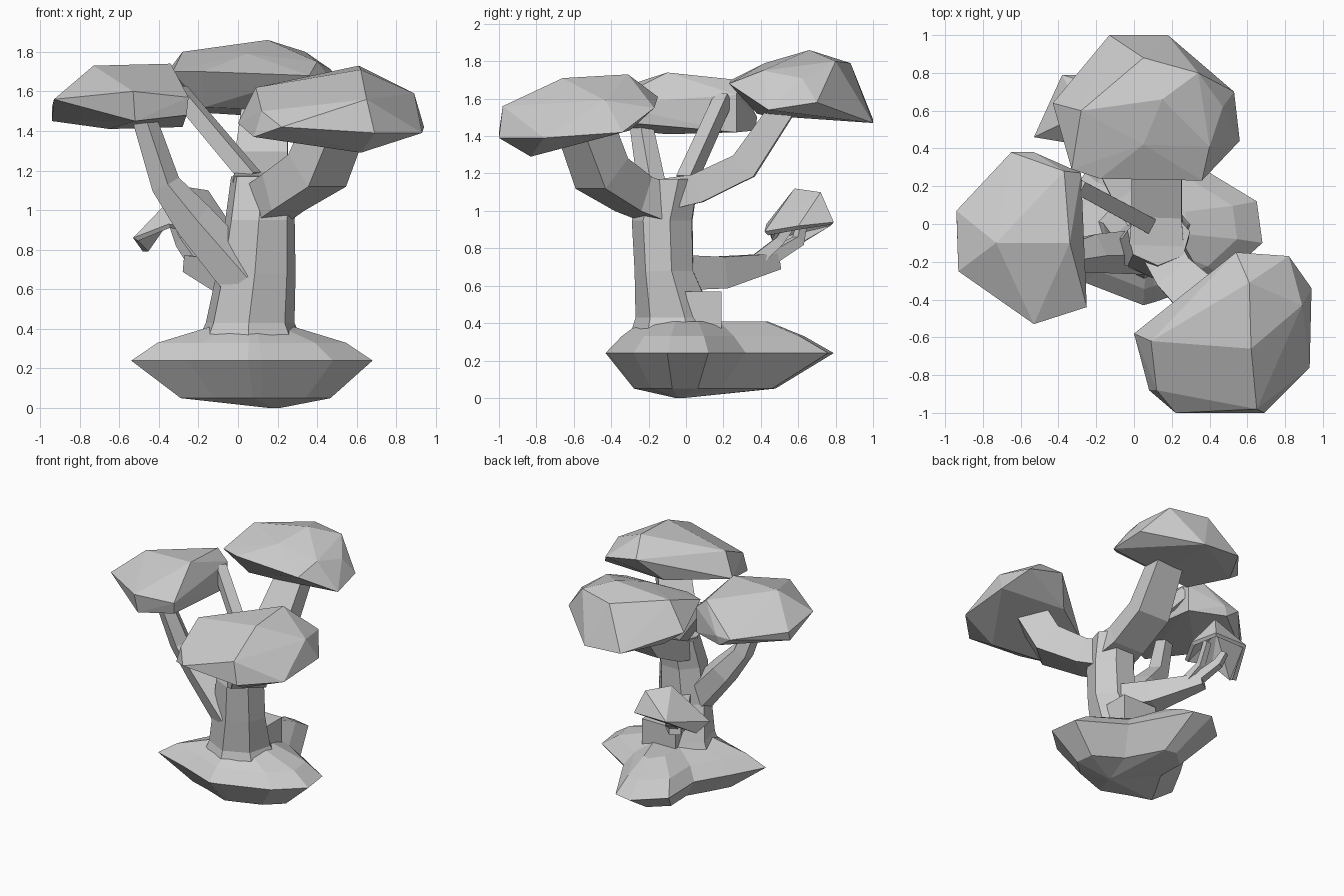
import bpy, bmesh, math
from mathutils import Vector

if "Cube" in bpy.data.objects:
    bpy.data.objects.remove(bpy.data.objects["Cube"])


def finish(bm, name):
    bmesh.ops.recalc_face_normals(bm, faces=bm.faces)
    mesh = bpy.data.meshes.new(name)
    bm.to_mesh(mesh)
    bm.free()
    obj = bpy.data.objects.new(name, mesh)
    bpy.context.collection.objects.link(obj)
    return obj


def hull(name, points, hollow=False):
    bm = bmesh.new()
    for p in points:
        bm.verts.new(p)
    res = bmesh.ops.convex_hull(bm, input=bm.verts)
    junk = {g for g in res["geom_interior"] + res["geom_unused"] if isinstance(g, bmesh.types.BMVert)}
    bmesh.ops.delete(bm, geom=list(junk), context='VERTS')
    bmesh.ops.recalc_face_normals(bm, faces=bm.faces)
    if hollow:
        under = [f for f in bm.faces if f.normal.z < -0.15]
        bmesh.ops.delete(bm, geom=under, context='FACES')
    obj = finish(bm, name)
    if hollow:
        mod = obj.modifiers.new("shell", 'SOLIDIFY')
        mod.thickness = 0.03
    return obj


def loft(name, rings):
    bm = bmesh.new()
    loops = [[bm.verts.new(p) for p in r] for r in rings]
    n = len(loops[0])
    for a, b in zip(loops, loops[1:]):
        for i in range(n):
            j = (i + 1) % n
            bm.faces.new((a[i], a[j], b[j], b[i]))
    bm.faces.new(loops[0][::-1])
    bm.faces.new(loops[-1])
    return finish(bm, name)


def branch(name, path, radii, sides=5, widen=1):
    pts = [Vector(p) for p in path]
    rings = []
    flat = pts[-1] - pts[0]
    side = Vector((flat.y, -flat.x, 0)).normalized()
    for i, p in enumerate(pts):
        d = (pts[min(i + 1, len(pts) - 1)] - pts[max(i - 1, 0)]).normalized()
        up = side.cross(d).normalized()
        angles = [math.tau * (k + 0.5) / sides for k in range(sides)]
        rings.append([p + radii[i] * (widen * math.cos(a) * side + math.sin(a) * up) for a in angles])
    return loft(name, rings)


# Lobed ground mound
rim = [(-.54, -.22), (-.26, -.31), (.05, -.43), (.12, -.41), (.48, -.28), (.68, -.1),
       (.65, .12), (.32, .32), (.08, .76), (-.06, .79), (-.27, .6), (-.26, .27), (-.41, .02)]


def mound_ring(sx, sy, z, cx=.07, cy=0):
    return [(cx + (x - cx) * sx, cy + (y - cy) * sy, z) for x, y in rim]


loft("ground_mound", [mound_ring(.04, .04, 0, .19, -.04), mound_ring(.62, .62, .05, .12, -.03),
                      mound_ring(1, 1, .24), mound_ring(.78, .8, .33), mound_ring(.35, .55, .41)])

# Trunk and rear root
stations = [(.06, -.04, .30, .29, .27), (.06, -.05, .43, .23, .22), (.09, -.11, .68, .205, .165),
            (.11, -.12, .95, .18, .17), (.13, -.07, 1.17, .17, .15)]
loft("trunk", [[(x + rx * math.cos(math.tau * k / 7 + .2), y + ry * math.sin(math.tau * k / 7 + .2), z)
                for k in range(7)] for x, y, z, rx, ry in stations])
hull("rear_root", [(x, y, z) for x in (-.04, .25) for y in (-.04, .19) for z in (.33, .57)])

# Branches
branch("left_branch", [(.02, -.14, .66), (-.23, -.15, .95), (-.37, -.18, 1.13), (-.48, -.24, 1.47)],
       [.13, .11, .08, .065])
branch("right_branch", [(.13, -.1, 1.02), (.23, -.28, 1.09), (.4, -.45, 1.2), (.5, -.54, 1.45)],
       [.14, .14, .16, .15], 4, 1.1)
branch("back_branch", [(.12, -.1, 1.09), (.12, .06, 1.12), (.12, .31, 1.24), (.14, .54, 1.58)],
       [.12, .11, .11, .09], 4, 1.7)
branch("inner_branch", [(.07, .0, 1.16), (-.3, .2, 1.6)], [.06, .055], 4)
branch("low_branch", [(.08, -.02, .67), (-.04, .17, .67), (-.24, .48, .73)], [.13, .12, .06], 4)
branch("low_twig_a", [(-.2, .42, .73), (-.28, .6, .84), (-.32, .62, .93)], [.05, .04, .03], 4)
branch("low_twig_b", [(-.16, .36, .72), (-.2, .5, .84), (-.18, .6, .98)], [.05, .035, .03], 4)

# Foliage crowns
hull("left_crown", [(-.73, -.1, 1.73), (-.34, -.1, 1.74), (-.37, .28, 1.70), (-.94, .07, 1.52),
                    (-.93, -.25, 1.56), (-.53, -.53, 1.6), (-.25, -.44, 1.57), (-.28, .27, 1.62),
                    (-.53, .38, 1.5), (-.65, .38, 1.5), (-.94, .05, 1.45), (-.65, -.1, 1.41),
                    (-.52, -.5, 1.45), (-.26, -.42, 1.48), (-.28, .27, 1.42), (-.55, .37, 1.43)])
hull("back_crown", [(.15, .66, 1.86), (-.28, .6, 1.80), (.34, .8, 1.80), (.05, .88, 1.79),
                    (-.13, 1, 1.49), (.18, 1, 1.47), (.53, .70, 1.58), (.56, .44, 1.54),
                    (.4, .41, 1.75), (.36, .23, 1.68), (-.18, .24, 1.70), (-.33, .29, 1.70),
                    (-.43, .64, 1.6), (-.17, .38, 1.52), (.08, .42, 1.51), (-.3, .7, 1.5),
                    (.05, .42, 1.79), (.47, .62, 1.71)])
hull("right_crown", [(0, -.58, 1.44), (.09, -.62, 1.62), (.61, -.31, 1.73), (.62, -.66, 1.71),
                     (.89, -.43, 1.59), (.65, -.98, 1.56), (.54, -.15, 1.61), (.82, -.17, 1.55),
                     (.08, -.88, 1.37), (.22, -1, 1.42), (.69, -1, 1.39), (.62, -.83, 1.29),
                     (.93, -.76, 1.39), (.94, -.34, 1.42), (.4, -.3, 1.43), (.12, -.88, 1.5)])
hull("small_crown", [(-.28, .58, 1.12), (-.15, .72, 1.10), (-.53, .46, .86), (-.48, .56, .79),
                     (-.38, .79, .94), (-.1, .79, .94), (-.03, .6, .92), (-.12, .42, .89),
                     (-.35, .43, .93)], hollow=True)
